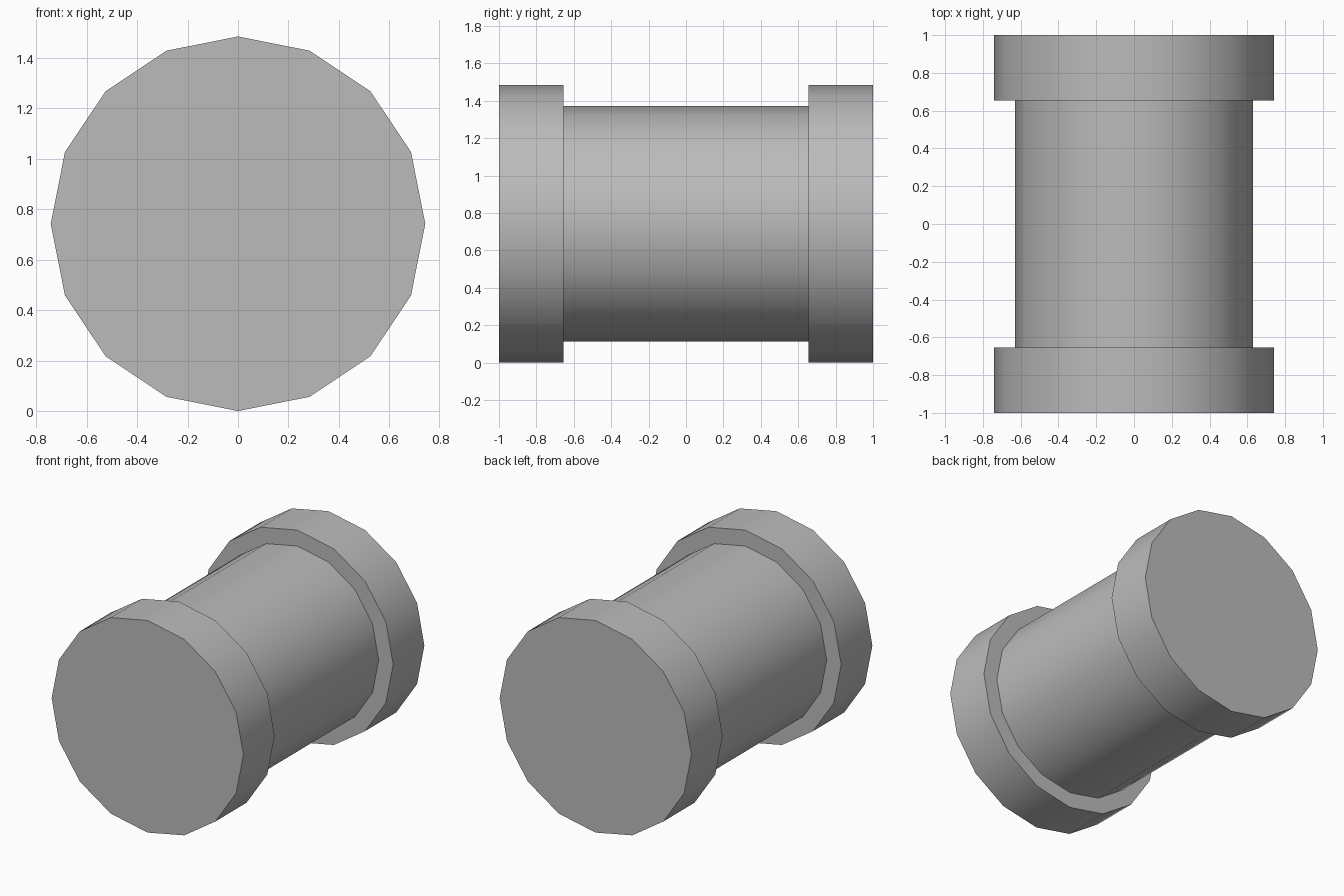
import bpy
import math

cube = bpy.data.objects.get("Cube")
if cube:
    bpy.data.objects.remove(cube, do_unlink=True)

SIDES = 16
AXIS_Z = 0.742

grey = bpy.data.materials.new("plain_grey")
grey.use_nodes = True
colour = (0.5, 0.5, 0.5, 1)
grey.diffuse_color = colour
grey.node_tree.nodes["Principled BSDF"].inputs["Base Color"].default_value = colour


def drum(name, radius, y_start, y_end):
    """Capped cylinder lying along y, with a corner pointing straight up."""
    bpy.ops.mesh.primitive_cylinder_add(
        vertices=SIDES, radius=radius, depth=y_end - y_start,
        location=(0, (y_start + y_end) / 2, AXIS_Z),
        rotation=(math.pi / 2, 0, 0))
    obj = bpy.context.object
    obj.name = name
    obj.data.materials.append(grey)
    bpy.ops.object.transform_apply(location=False, rotation=True, scale=True)
    bpy.ops.object.shade_smooth_by_angle(angle=math.radians(30))
    return obj


# Central barrel, seated slightly into both collars
drum("barrel", 0.63, -0.67, 0.67)

# Wider collars at both ends
drum("front_collar", AXIS_Z, -1, -0.655)
drum("back_collar", AXIS_Z, 0.655, 1)
